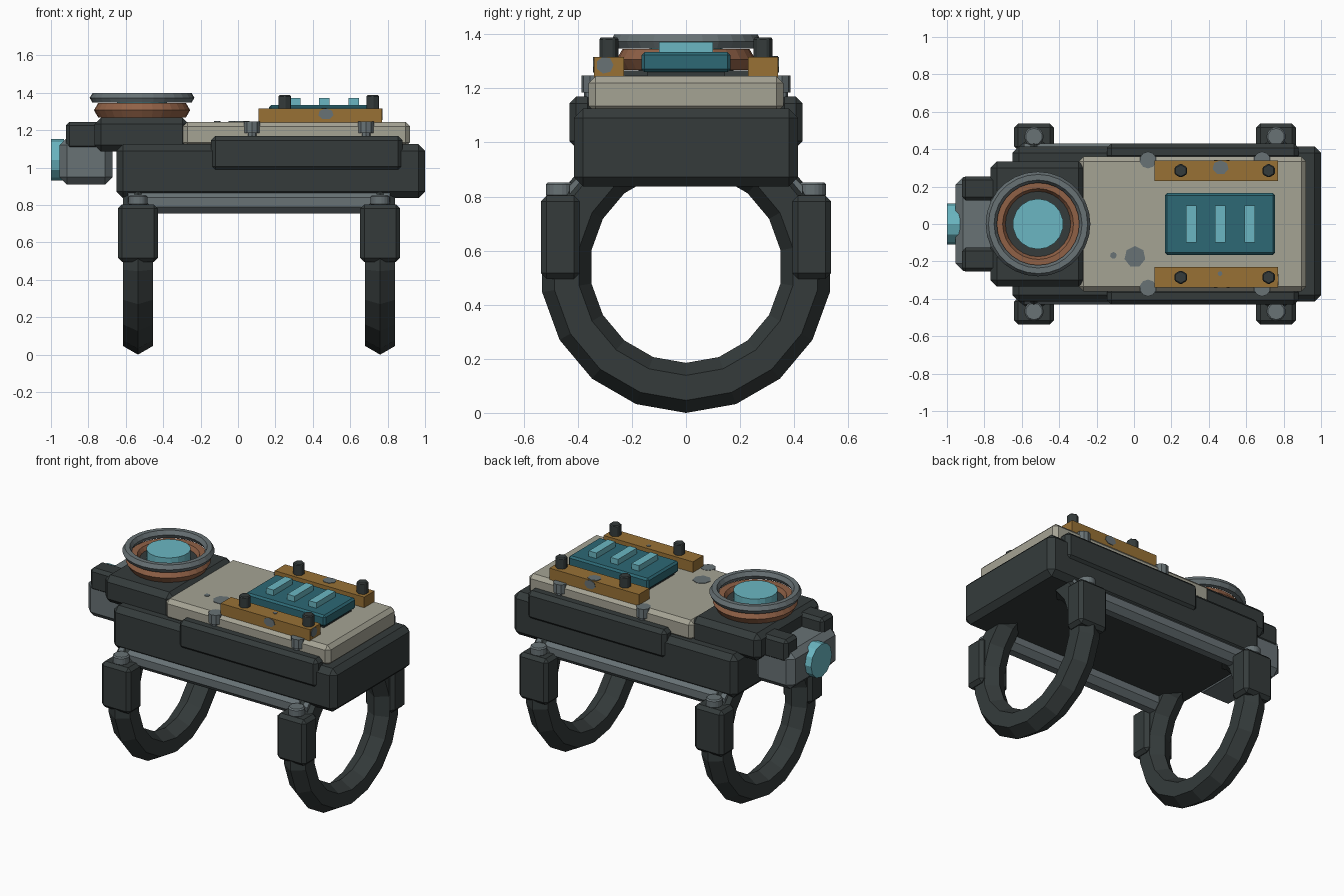
import bpy, math
from mathutils import Vector

if "Cube" in bpy.data.objects:
    bpy.data.objects.remove(bpy.data.objects["Cube"], do_unlink=True)


def material(name, r, g, b):
    m = bpy.data.materials.new(name)
    m.use_nodes = True
    m.diffuse_color = (r, g, b, 1)
    m.node_tree.nodes["Principled BSDF"].inputs["Base Color"].default_value = (r, g, b, 1)
    return m


DARK = material("dark metal", .035, .044, .044)
GRAY = material("steel gray", .138, .168, .178)
CREAM = material("cream paint", .376, .366, .296)
COPPER = material("copper", .28, .12, .062)
OCHRE = material("ochre paint", .314, .165, .036)
TEAL = material("teal panel", .026, .14, .178)
CYAN = material("cyan glass", .145, .47, .54)


def finish(name, mat, bevel=0):
    ob = bpy.context.object
    ob.name = name
    ob.data.materials.append(mat)
    if bevel:
        mod = ob.modifiers.new("bevel", 'BEVEL')
        mod.width, mod.segments = bevel, 1
    return ob


def box(name, mat, x, y, z, bevel=0):
    """Box from (min, max) pairs along each axis."""
    lo, hi = Vector((x[0], y[0], z[0])), Vector((x[1], y[1], z[1]))
    bpy.ops.mesh.primitive_cube_add(size=1, location=(lo + hi) / 2)
    bpy.context.object.scale = hi - lo
    bpy.ops.object.transform_apply(location=False, rotation=False)
    return finish(name, mat, bevel)


def cyl(name, mat, loc, r, depth, sides, axis='z', spin=0, bevel=0):
    """Cylinder or thin disc centred on loc."""
    rot = {'z': (0, 0, spin), 'x': (0, math.pi / 2, spin), 'y': (math.pi / 2, spin, 0)}[axis]
    bpy.ops.mesh.primitive_cylinder_add(vertices=sides, radius=r, depth=depth,
                                        location=loc, rotation=rot)
    return finish(name, mat, bevel)


def ring(name, mat, loc, major, minor, sides, rot=(0, 0, 0)):
    bpy.ops.mesh.primitive_torus_add(major_radius=major, minor_radius=minor,
                                     major_segments=sides, minor_segments=6,
                                     location=loc, rotation=rot)
    return finish(name, mat)


def chip(name, loc, r, axis='z', stretch=1):
    """Worn paint patch: thin uneven plate."""
    ob = cyl(name, GRAY, loc, r, .004, 7, axis)
    ob.scale.x = stretch
    return ob


# Main body and cover plate
box("body", DARK, (-.65, 1), (-.415, .415), (.837, 1.125), .035)
box("cover_plate", CREAM, (-.295, .92), (-.36, .36), (1.11, 1.245), .025)

# Dial housing and end sensor
box("dial_housing", DARK, (-.767, -.262), (-.335, .335), (1.085, 1.267), .035)
box("sensor_block", GRAY, (-.955, -.67), (-.25, .25), (.91, 1.16), .04)
cyl("sensor_lens", CYAN, (-.965, 0, 1.042), .11, .07, 12, 'x')

# Dial
DX = -.513
ring("dial_copper_ring", COPPER, (DX, 0, 1.307), .212, .045, 28)
ring("dial_steel_ring", GRAY, (DX, 0, 1.373), .25, .03, 28)
cyl("dial_collar", DARK, (DX, 0, 1.29), .175, .06, 28)
cyl("dial_lens", CYAN, (DX, 0, 1.315), .135, .14, 18)

# Display panel with light bars
box("panel_base", DARK, (.185, .735), (-.145, .145), (1.24, 1.265))
box("panel", TEAL, (.165, .755), (-.165, .165), (1.26, 1.335), .012)
for i, x in enumerate((.305, .46, .62)):
    box(f"light_bar_{i}", CYAN, (x - .028, x + .028), (-.1, .1), (1.33, 1.372))

# Parts mirrored front and back
for side, s in (("front", -1), ("back", 1)):
    def span(a, b):
        return tuple(sorted((s * a, s * b)))
    box(f"side_plate_{side}", DARK, (-.145, .88), span(.34, .431), (.98, 1.17), .025)
    box(f"housing_ear_{side}", DARK, (-.92, -.72), span(.125, .255), (1.095, 1.245), .02)
    box(f"ochre_strip_{side}", OCHRE, (.11, .77), span(.23, .34), (1.24, 1.316))
    cyl(f"lower_rail_{side}", GRAY, (.112, s * .37, .815), .065, 1.4, 8, 'x', bevel=0
        ).rotation_euler = (math.pi / 8, math.pi / 2, 0)
    for x in (.25, .72):
        cyl(f"hex_screw_{side}", DARK, (x, s * .285, 1.345), .038, .085, 6, bevel=.006)
    for x in (.075, .685):
        cyl(f"plate_bolt_{side}", GRAY, (x, s * .342, 1.216), .045, .062, 10)
        cyl(f"plate_bolt_stem_{side}", GRAY, (x, s * .352, 1.165), .026, .09, 8)
    # Strap clamps
    for x in (-.535, .76):
        box(f"clamp_{side}", DARK, (x - .107, x + .107), span(.393, .537), (.496, .803), .022)
        cyl(f"clamp_bolt_{side}", GRAY, (x, s * .467, .825), .053, .055, 10, bevel=.008)
        cyl(f"clamp_washer_{side}", GRAY, (x, s * .467, .805), .035, .06, 10)
    # Wear on the strip sides
    chip(f"strip_side_chip_{side}", (.47, s * .341, 1.286), .03, 'y', 1.4)

# The rail octagon needs flats facing down and outward
for side in ("front", "back"):
    rail = bpy.data.objects[f"lower_rail_{side}"]
    rail.rotation_euler = (0, math.pi / 2, 0)
    for v in rail.data.vertices:
        a = math.atan2(v.co.y, v.co.x) + math.pi / 8
        r = math.hypot(v.co.x, v.co.y)
        v.co.x, v.co.y = r * math.cos(a), r * math.sin(a)

# Strap rings
for x in (-.535, .76):
    ring("strap_ring", DARK, (x, 0, .54), .4475, .0925, 18, (0, math.pi / 2, 0))

# Wear patches on top faces and strip end
chip("cover_chip_large", (.005, -.175, 1.246), .057)
chip("cover_chip_small", (-.11, -.168, 1.246), .018)
chip("strip_top_chip_back", (.463, .302, 1.317), .038, 'z', 1.15)
chip("strip_top_chip_front", (.46, -.265, 1.317), .013)
chip("strip_end_chip", (.771, -.3, 1.286), .032, 'x')
